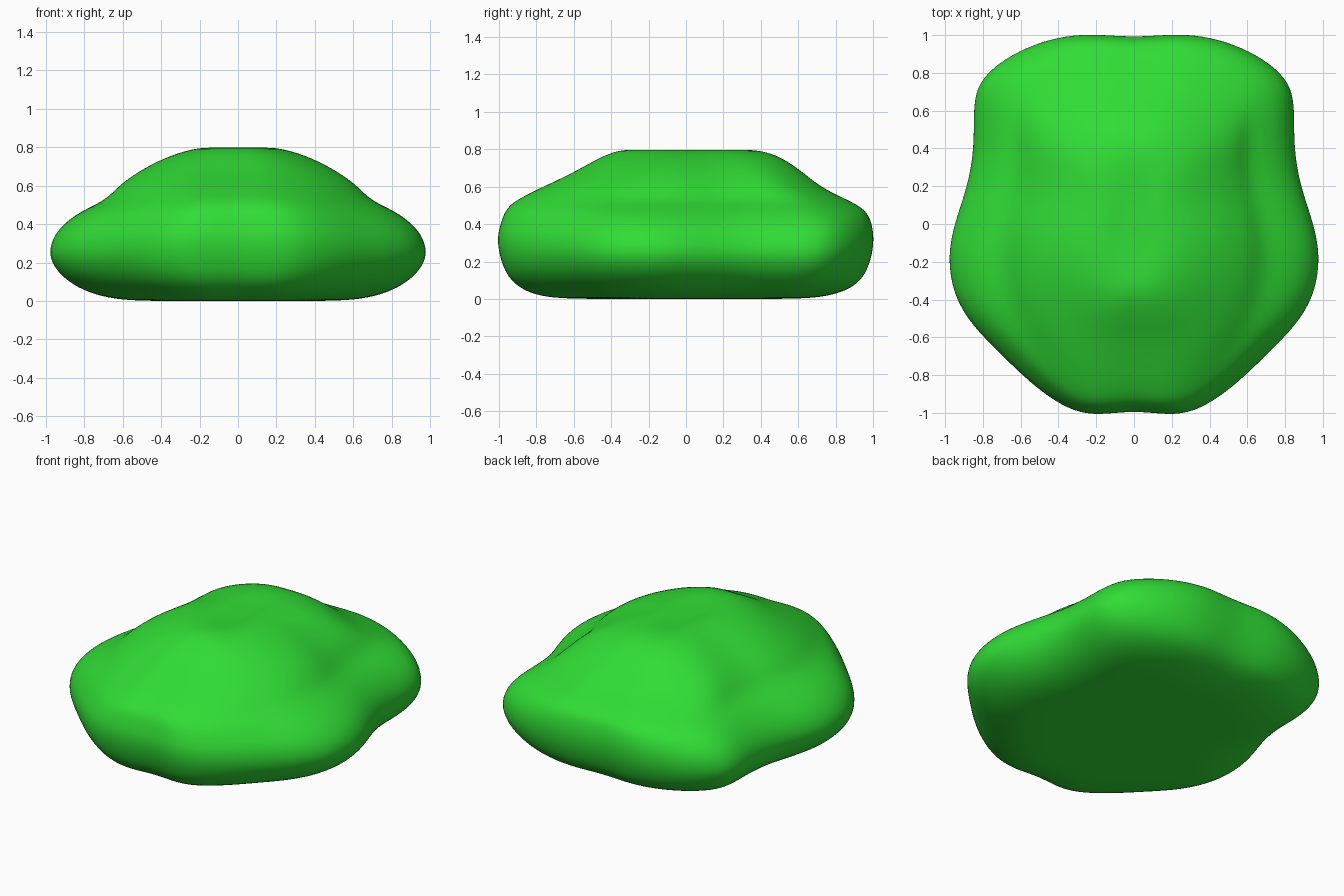
import bpy, bmesh, math

if "Cube" in bpy.data.objects:
    bpy.data.objects.remove(bpy.data.objects["Cube"])

# Half outline seen from above, back to front; mirrored for the other side
half = [(0, .985), (.13, .993), (.28, 1.0), (.44, .975), (.60, .915), (.74, .825), (.825, .72),
        (.835, .57), (.832, .40), (.865, .20), (.93, .02), (.972, -.17), (.94, -.38),
        (.84, -.54), (.70, -.68), (.58, -.80), (.45, -.91), (.31, -.99), (.18, -1.005), (0, -.98)]
outline = half + [(-x, y) for x, y in reversed(half[1:-1])]

# Height, half width, front reach, back reach of each level
levels = [(0, .52, .63, .61), (.013, .68, .78, .76), (.055, .82, .89, .89), (.12, .92, .955, .955),
          (.19, .978, .985, .985), (.26, .996, 1.004, 1.003), (.34, .97, 1.01, 1.008),
          (.41, .91, .99, .995), (.47, .82, .97, .97), (.515, .72, .93, .90), (.56, .665, .85, .80),
          (.61, .615, .745, .71), (.67, .53, .615, .635), (.73, .42, .51, .555),
          (.78, .29, .41, .46), (.802, .17, .32, .34)]


def mound(a, p=2.5):
    """Rounded-square direction vector for the upper mound."""
    c, s = math.cos(a), math.sin(a)
    r = (abs(c) ** p + abs(s) ** p) ** (-1 / p)
    return c * r, s * r


bm = bmesh.new()
rings = []
for z, w, f, b in levels:
    t = .7 * min(1, max(0, (z - .42) / .22))   # upper mound turns rounder
    ring = []
    for ox, oy in outline:
        x, y = ox / .972, oy
        mx, my = mound(math.atan2(y, x))
        x += (mx - x) * t
        y += (my - y) * t
        # shallow waist hollows on the flanks of the mound
        x *= 1 - .10 * t * math.exp(-((oy - .25) / .22) ** 2)
        ring.append(bm.verts.new((x * w, y * (b if y > 0 else f), z)))
    rings.append(ring)

n = len(outline)
for lo, hi in zip(rings, rings[1:]):
    for i in range(n):
        j = (i + 1) % n
        bm.faces.new((lo[i], lo[j], hi[j], hi[i]))


# Inner rings and a centre point close the base and the slightly dished top
def cap(ring, z):
    inner = [bm.verts.new((v.co.x * .5, v.co.y * .5, z)) for v in ring]
    centre = bm.verts.new((0, 0, z))
    for i in range(n):
        j = (i + 1) % n
        bm.faces.new((ring[i], ring[j], inner[j], inner[i]))
        bm.faces.new((inner[i], inner[j], centre))


cap(rings[0], 0)
cap(rings[-1], .792)
bmesh.ops.recalc_face_normals(bm, faces=bm.faces)
for face in bm.faces:
    face.smooth = True

mesh = bpy.data.meshes.new("bush_mound")
bm.to_mesh(mesh)
bm.free()
bush = bpy.data.objects.new("bush_mound", mesh)
bpy.context.collection.objects.link(bush)
bush.modifiers.new("smooth", 'SUBSURF').levels = 2

# Leaf green
green = bpy.data.materials.new("leaf_green")
green.diffuse_color = (.03, .72, .036, 1)
green.use_nodes = True
green.node_tree.nodes["Principled BSDF"].inputs["Base Color"].default_value = green.diffuse_color
mesh.materials.append(green)
